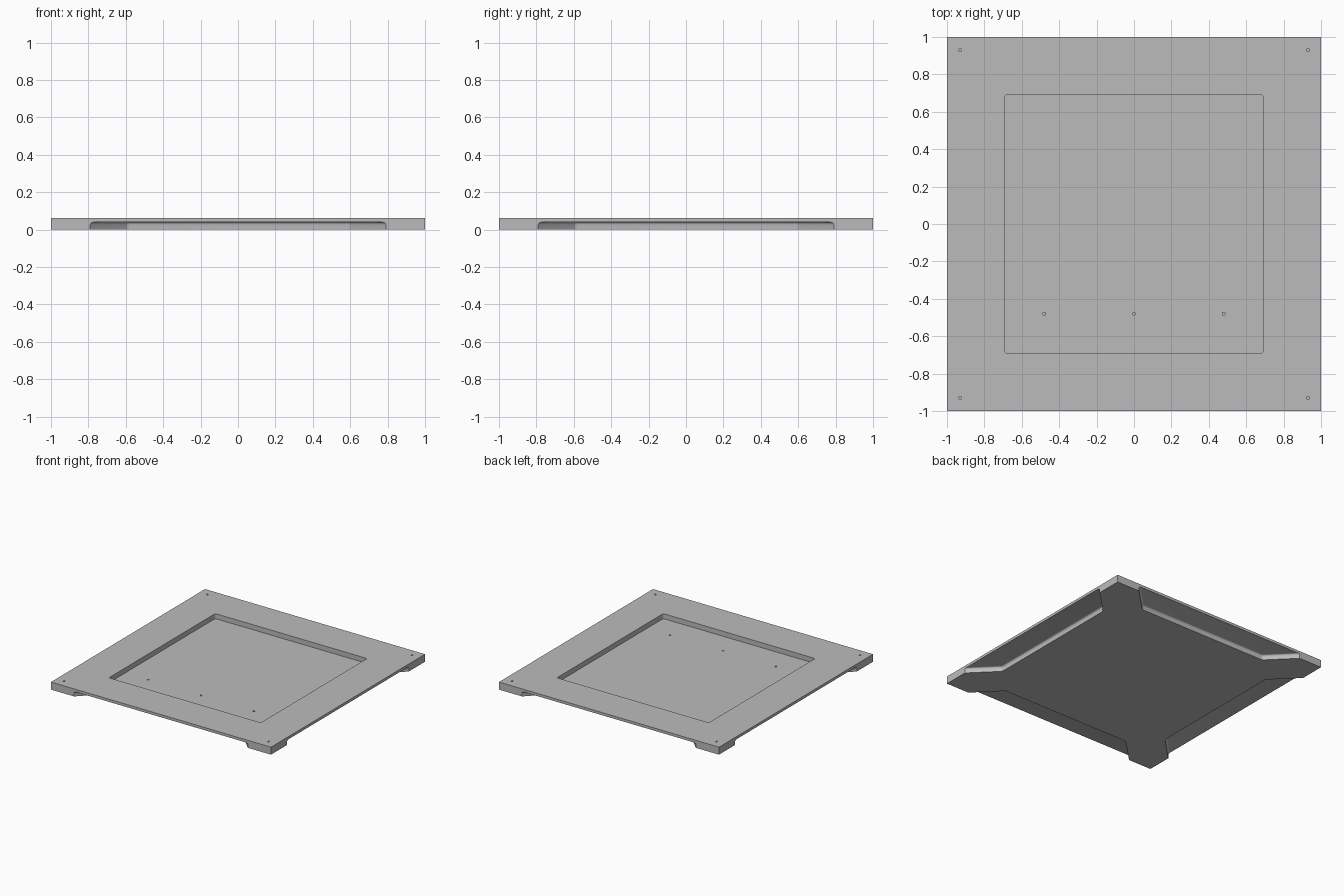
import bpy
import bmesh
import math
from mathutils import Matrix

cube = bpy.data.objects.get("Cube")
if cube:
    bpy.data.objects.remove(cube, do_unlink=True)

TOP, FLANGE, FLOOR = 0.062, 0.04, 0.021

grey = bpy.data.materials.new("grey")
grey.use_nodes = True
colour = (0.5, 0.5, 0.5, 1)
grey.diffuse_color = colour
grey.node_tree.nodes["Principled BSDF"].inputs["Base Color"].default_value = colour


def prism(name, outline, z0, z1, bevel=0, rounded=None, segments=4):
    """Extrude an outline; round the edges chosen by the rounded rule."""
    bm = bmesh.new()
    face = bm.faces.new([bm.verts.new((x, y, z0)) for x, y in outline])
    up = bmesh.ops.extrude_face_region(bm, geom=[face])["geom"]
    bmesh.ops.translate(bm, vec=(0, 0, z1 - z0),
                        verts=[v for v in up if isinstance(v, bmesh.types.BMVert)])
    if bevel:
        edges = [e for e in bm.edges if rounded(*(v.co for v in e.verts))]
        bmesh.ops.bevel(bm, geom=edges, offset=bevel, segments=segments,
                        profile=0.5, affect='EDGES')
    bmesh.ops.recalc_face_normals(bm, faces=bm.faces)
    mesh = bpy.data.meshes.new(name)
    bm.to_mesh(mesh)
    bm.free()
    mesh.materials.append(grey)
    obj = bpy.data.objects.new(name, mesh)
    bpy.context.collection.objects.link(obj)
    return obj


def square(half):
    return [(-half, -half), (half, -half), (half, half), (-half, half)]


def hole(x, y, z0, z1, r=0.008):
    ring = [i * math.tau / 16 for i in range(16)]
    return prism("hole_cutter", [(x + r * math.cos(a), y + r * math.sin(a)) for a in ring], z0, z1)


def vertical(a, b):
    return abs(a.z - b.z) > 0.01


def recess_edge(a, b):
    inner = a.y > -0.9 and b.y > -0.9
    ceiling = a.z > 0.03 and b.z > 0.03 and max(a.y, b.y) > -0.9
    return ceiling or (inner and vertical(a, b))


# Square tray slab
tray = prism("tray", square(1), 0, TOP)

# Shallow pocket in the top
cutters = [prism("pocket_cutter", square(0.69), FLOOR, 0.1, 0.012, vertical)]

# Undercut along each side, leaving four corner feet
for i in range(4):
    cut = prism("undercut_cutter", [(-0.89, -1.1), (0.89, -1.1), (0.59, -0.8), (-0.59, -0.8)],
                -0.05, FLANGE, 0.014, recess_edge)
    cut.data.transform(Matrix.Rotation(i * math.pi / 2, 4, 'Z'))
    cutters.append(cut)

# Blind screw holes in the corners and pocket floor
cutters += [hole(x, y, 0.02, 0.1) for x in (-0.93, 0.93) for y in (-0.93, 0.93)]
cutters += [hole(x, -0.48, 0.008, 0.05) for x in (-0.48, 0, 0.48)]

# Carve the tray
bpy.context.view_layer.objects.active = tray
for cut in cutters:
    cut.hide_render = True
    mod = tray.modifiers.new("carve", 'BOOLEAN')
    mod.operation = 'DIFFERENCE'
    mod.solver = 'EXACT'
    mod.object = cut
    bpy.ops.object.modifier_apply(modifier=mod.name)
    bpy.data.objects.remove(cut, do_unlink=True)

bpy.ops.object.select_all(action='DESELECT')
tray.select_set(True)
bpy.ops.object.shade_smooth_by_angle(angle=math.radians(30))
